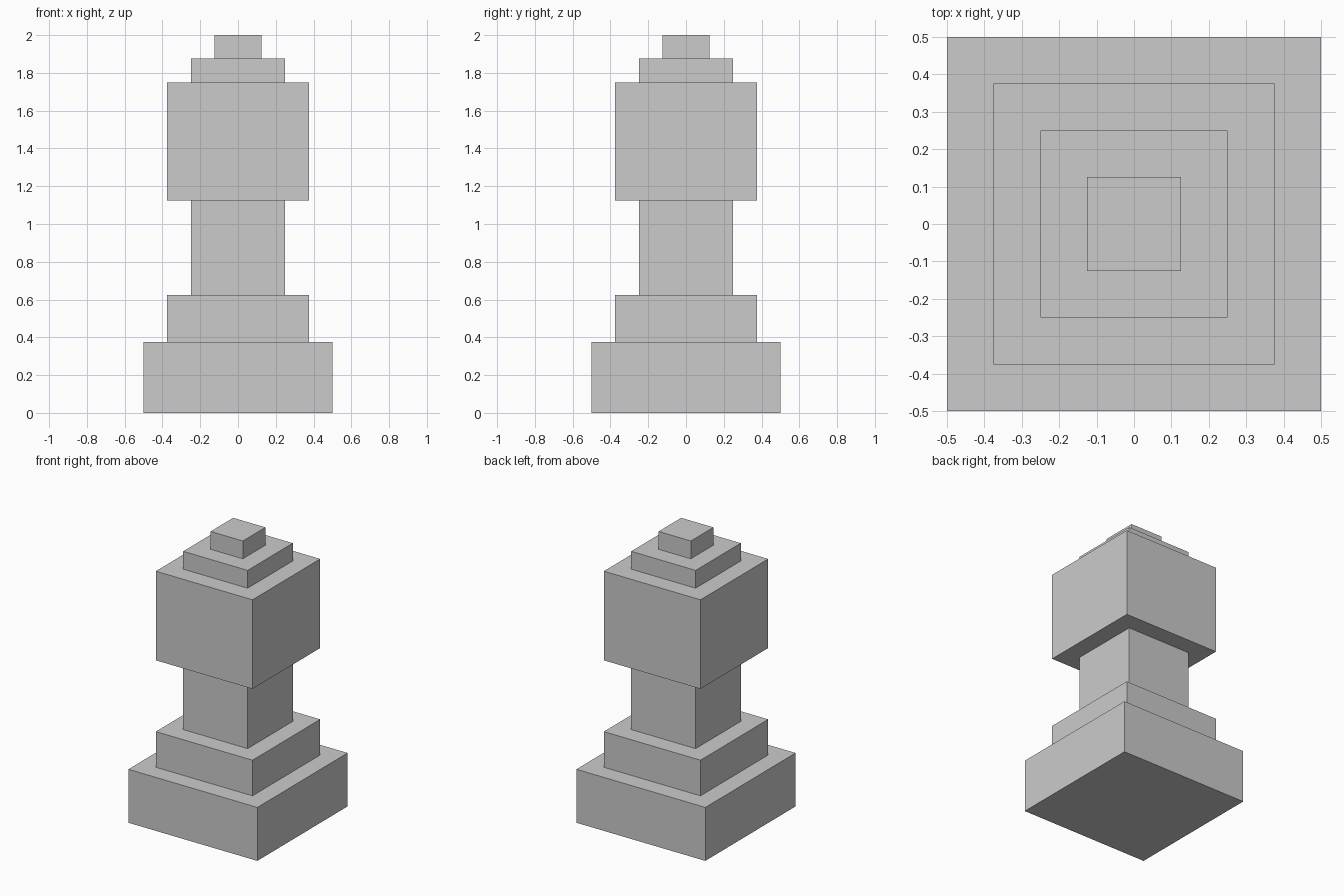
import bpy

if "Cube" in bpy.data.objects:
    bpy.data.objects.remove(bpy.data.objects["Cube"])


def add_block(name, half_width, bottom, top):
    """Square block centred on the z axis, spanning bottom to top."""
    bpy.ops.mesh.primitive_cube_add(size=1, location=(0, 0, (bottom + top) / 2))
    block = bpy.context.object
    block.name = name
    block.scale = (2 * half_width, 2 * half_width, top - bottom)
    bpy.ops.object.transform_apply(location=False, rotation=False, scale=True)


# Stacked square tiers from the ground up: name, half width, height
tiers = [
    ("base", 0.5, 0.375),
    ("base_step", 0.375, 0.25),
    ("column", 0.25, 0.5),
    ("head", 0.375, 0.625),
    ("cap_step", 0.25, 0.125),
    ("cap_tip", 0.125, 0.125),
]

z = 0.0
for name, half_width, height in tiers:
    add_block(name, half_width, z, z + height)
    z += height
